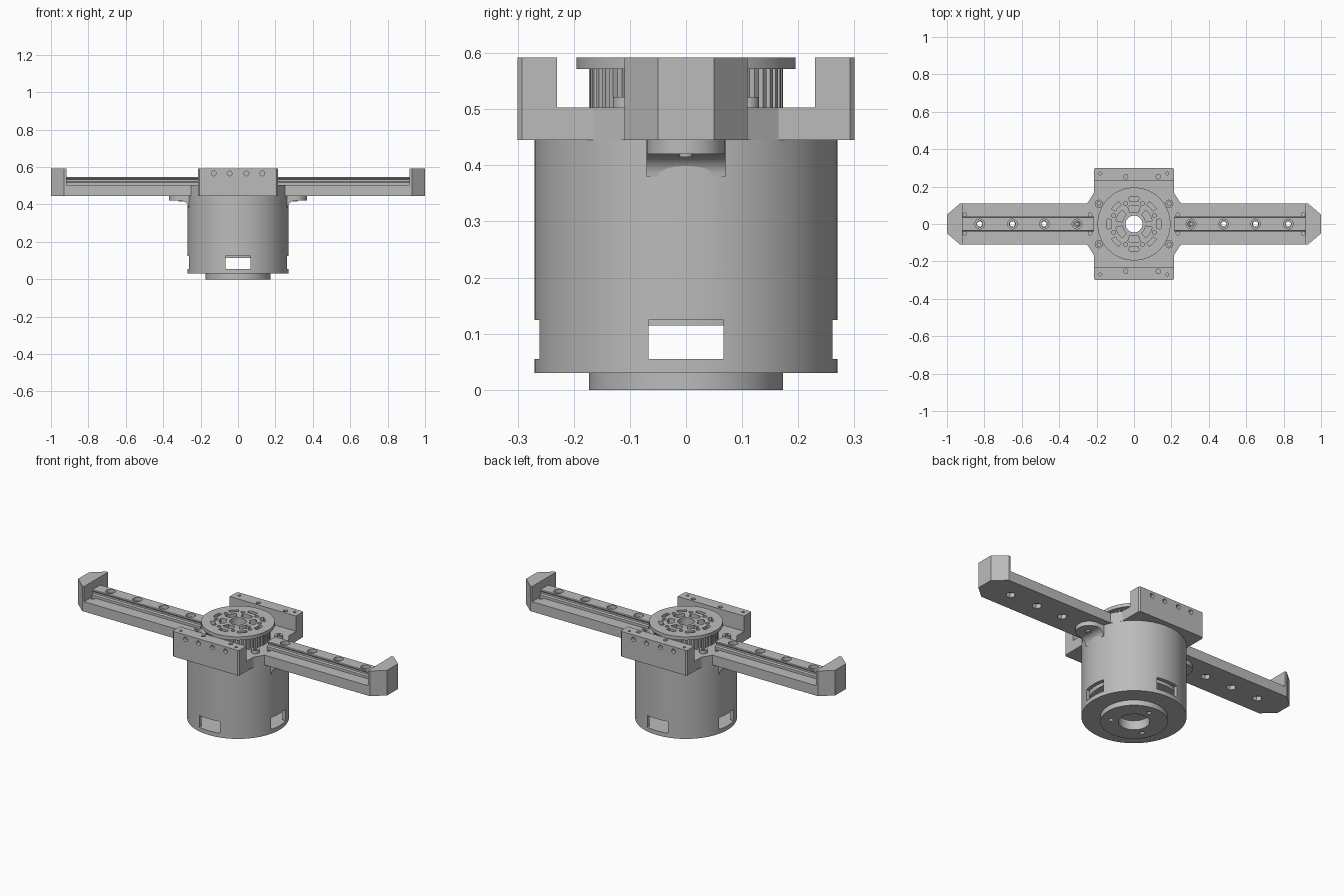
import bpy, bmesh
from math import sin, cos, pi, radians

cube = bpy.data.objects.get("Cube")
if cube:
    bpy.data.objects.remove(cube, do_unlink=True)

grey = bpy.data.materials.new("machined grey")
grey.use_nodes = True
tone = (0.5, 0.5, 0.5, 1)
grey.diffuse_color = tone
grey.node_tree.nodes["Principled BSDF"].inputs["Base Color"].default_value = tone
parts = []


def add_prism(bm, pts, lo, hi, axis="z"):
    """Extrude a closed outline along an axis."""
    place = {"z": lambda u, v, w: (u, v, w),
             "x": lambda u, v, w: (w, u, v),
             "y": lambda u, v, w: (u, w, v)}[axis]
    a = [bm.verts.new(place(u, v, lo)) for u, v in pts]
    b = [bm.verts.new(place(u, v, hi)) for u, v in pts]
    bm.faces.new(a)
    bm.faces.new(b)
    for i in range(len(pts)):
        j = (i + 1) % len(pts)
        bm.faces.new((a[i], a[j], b[j], b[i]))


def make(name, prisms, keep=True):
    """Build one object from a list of (outline, low, high, axis)."""
    bm = bmesh.new()
    for p in prisms:
        add_prism(bm, *p)
    bmesh.ops.recalc_face_normals(bm, faces=bm.faces)
    me = bpy.data.meshes.new(name)
    bm.to_mesh(me)
    bm.free()
    me.materials.append(grey)
    ob = bpy.data.objects.new(name, me)
    bpy.context.collection.objects.link(ob)
    if keep:
        parts.append(ob)
    return ob


def boolean(ob, prisms, operation="DIFFERENCE"):
    tool = make("cutter", prisms, keep=False)
    tool.hide_render = True
    mod = ob.modifiers.new("cut", "BOOLEAN")
    mod.operation, mod.object, mod.solver = operation, tool, "EXACT"
    deps = bpy.context.evaluated_depsgraph_get()
    me = bpy.data.meshes.new_from_object(ob.evaluated_get(deps))
    ob.modifiers.clear()
    ob.data = me
    bpy.data.objects.remove(tool, do_unlink=True)


def circle(r, x=0, y=0, n=24):
    return [(x + r * cos(2 * pi * i / n), y + r * sin(2 * pi * i / n)) for i in range(n)]


def box(x0, x1, y0, y1):
    return [(x0, y0), (x1, y0), (x1, y1), (x0, y1)]


def mirror4(quarter):
    """Complete a first-quadrant outline running from +y to +x."""
    half = quarter + [(x, -y) for x, y in reversed(quarter)]
    return half + [(-x, y) for x, y in reversed(half)]


def sector(r0, r1, mid, half, n=6):
    """Curved slot outline, angles in degrees."""
    angles = [radians(mid - half + 2 * half * i / n) for i in range(n + 1)]
    return ([(r1 * cos(a), r1 * sin(a)) for a in angles]
            + [(r0 * cos(a), r0 * sin(a)) for a in reversed(angles)])


sides = (-1, 1)
FLOOR, DECK, TOP = 0.445, 0.503, 0.592
holes_x = [s * x for s in sides for x in (0.305, 0.48, 0.65, 0.825)]

# Motor can with four windows
can = make("motor_housing", [(circle(0.27, n=96), 0.03, FLOOR, "z")])
boolean(can, [(circle(0.25, n=96), 0.053, 0.43, "z")])
boolean(can, [(circle(0.08, n=48), 0, 0.5, "z")])
boolean(can, [(box(-0.067, 0.067, 0.055, 0.124), -0.4, 0.4, "y")])
boolean(can, [(box(-0.067, 0.067, 0.055, 0.124), -0.4, 0.4, "x")])

# Raised foot ring below the can
foot = make("motor_foot", [(circle(0.173, n=72), 0, 0.032, "z")])
bolts = [circle(0.012, 0.12 * cos(a), 0.12 * sin(a), 16)
         for a in (radians(90 + 120 * i) for i in range(3))]
boolean(foot, [(circle(0.08, n=48), -0.1, 0.1, "z")] + [(c, -0.1, 0.02, "z") for c in bolts])

# Winding core inside the can, with a bored centre
core = make("motor_core", [(circle(0.235, n=64), 0.115, 0.431, "z")])
boolean(core, [(circle(0.045, n=32), 0, 0.6, "z")])

# Mounting ears with a curved fillet down to the can
for s, side in zip(sides, ("right", "left")):
    arc = [(s * (0.3 + 0.07 * cos(a)), 0.07 * sin(a))
           for a in (pi * i / 16 - pi / 2 for i in range(17))]
    ear = make(side + "_ear", [(arc + [(s * 0.255, 0.07), (s * 0.255, -0.07)], 0.42, FLOOR, "z")])
    boolean(ear, [(circle(0.02, s * 0.305), 0.4, 0.5, "z")])
    curve = [(s * (0.305 - 0.04 * sin(a)), 0.38 + 0.04 * cos(a))
             for a in (pi / 2 * i / 8 for i in range(9))]
    make(side + "_ear_fillet", [(curve + [(s * 0.253, 0.38), (s * 0.253, 0.421)], -0.07, 0.07, "y")])
    make(side + "_ear_screw", [(circle(0.012, s * 0.305), 0.415, 0.47, "z")])

# Cross-shaped base: centre deck and two arms in one outline
outline = mirror4([(0.207, 0.3), (0.215, 0.292), (0.215, 0.165), (0.25, 0.11),
                   (0.93, 0.11), (1.0, 0.05)])
base = make("cross_base", [(outline, FLOOR, DECK, "z")])
boolean(base, [(circle(0.08, n=48), 0.4, 0.6, "z")]
        + [(circle(0.014, x), 0.4, 0.6, "z") for x in holes_x])
boolean(base, [(circle(0.026, x, n=6), 0.4, 0.47, "z") for x in holes_x if abs(x) > 0.4])
boolean(base, [(circle(0.01, s * x, t * 0.05, 12), 0.48, 0.6, "z")
               for s in sides for t in sides for x in (0.235, 0.905)])

# Upright end stops with chamfered outer corners
for s, side in zip(sides, ("right", "left")):
    stop = [(s * x, y) for x, y in ((0.918, -0.11), (0.93, -0.11), (1, -0.05),
                                    (1, 0.05), (0.93, 0.11), (0.918, 0.11))]
    make(side + "_end_stop", [(stop, DECK, TOP, "z")])

# Guide rails with side grooves and counterbored holes
half = [(0.04, 0.5), (0.04, 0.518), (0.031, 0.523), (0.031, 0.533), (0.038, 0.538),
        (0.038, 0.543), (0.035, 0.546)]
profile = half + [(-y, z) for y, z in reversed(half)]
for s, side in zip(sides, ("right", "left")):
    lo, hi = sorted((s * 0.215, s * 0.916))
    rail = make(side + "_rail", [(profile, lo, hi, "x")])
    mine = [x for x in holes_x if x * s > 0]
    boolean(rail, [(circle(0.026, x), 0.525, 0.6, "z") for x in mine])
    boolean(rail, [(circle(0.016, x), 0.4, 0.6, "z") for x in mine])

# Front and back walls, drilled from the face and from above
for s, side in zip(sides, ("front", "back")):
    plan = [(x, s * y) for x, y in ((-0.215, 0.23), (0.215, 0.23), (0.215, 0.292),
                                    (0.207, 0.3), (-0.207, 0.3), (-0.215, 0.292))]
    wall = make(side + "_wall", [(plan, DECK, TOP, "z")])
    lo, hi = sorted((s * 0.28, s * 0.35))
    boolean(wall, [(circle(0.013, x, 0.566, 16), lo, hi, "y")
                   for x in (-0.13, -0.045, 0.045, 0.13)])
    boolean(wall, [(circle(r, x, s * y, 16), 0.575, 0.7, "z")
                   for x, y, r in ((-0.045, 0.253, 0.012), (0.13, 0.253, 0.012),
                                   (-0.18, 0.27, 0.008), (0.178, 0.27, 0.008))])

# Socket screws at the deck corners
for s in sides:
    for t in sides:
        screw = make("deck_screw", [(circle(0.022, s * 0.188, t * 0.108), DECK - 0.01, 0.522, "z")])
        boolean(screw, [(circle(0.011, s * 0.188, t * 0.108, 6), 0.511, 0.6, "z")])

# Toothed pulley body
teeth = 48
gear = []
for i in range(teeth):
    for k, r in ((0, 0.173), (0.5, 0.173), (0.6, 0.16), (0.9, 0.16)):
        a = 2 * pi * (i + k) / teeth
        gear.append((r * cos(a), r * sin(a)))
pulley = make("pulley_teeth", [(gear, DECK, 0.572, "z")])
boolean(pulley, [(circle(0.045, n=32), 0.4, 0.7, "z")])
pockets = [(sector(0.063, 0.098, 60 * i + 30, 20), 0.53, 0.7, "z") for i in range(6)]
boolean(pulley, pockets)

# Pulley flange with curved slots, pockets and bolt holes
flange = make("pulley_flange", [(circle(0.195, n=96), 0.572, TOP, "z")])
slots = [(sector(0.122, 0.145, 45 * i, 11), 0.5, 0.7, "z") for i in range(8)]
dots = [(circle(0.011, 0.118 * cos(a), 0.118 * sin(a), 12), 0.5, 0.7, "z")
        for a in (radians(45 * i + 22.5) for i in range(8))]
boolean(flange, [(circle(0.045, n=32), 0.4, 0.7, "z")] + pockets + slots + dots)

# Smooth round walls, keep machined edges crisp
bpy.ops.object.select_all(action="DESELECT")
for ob in parts:
    ob.select_set(True)
bpy.context.view_layer.objects.active = parts[0]
bpy.ops.object.shade_smooth_by_angle(angle=radians(25))
